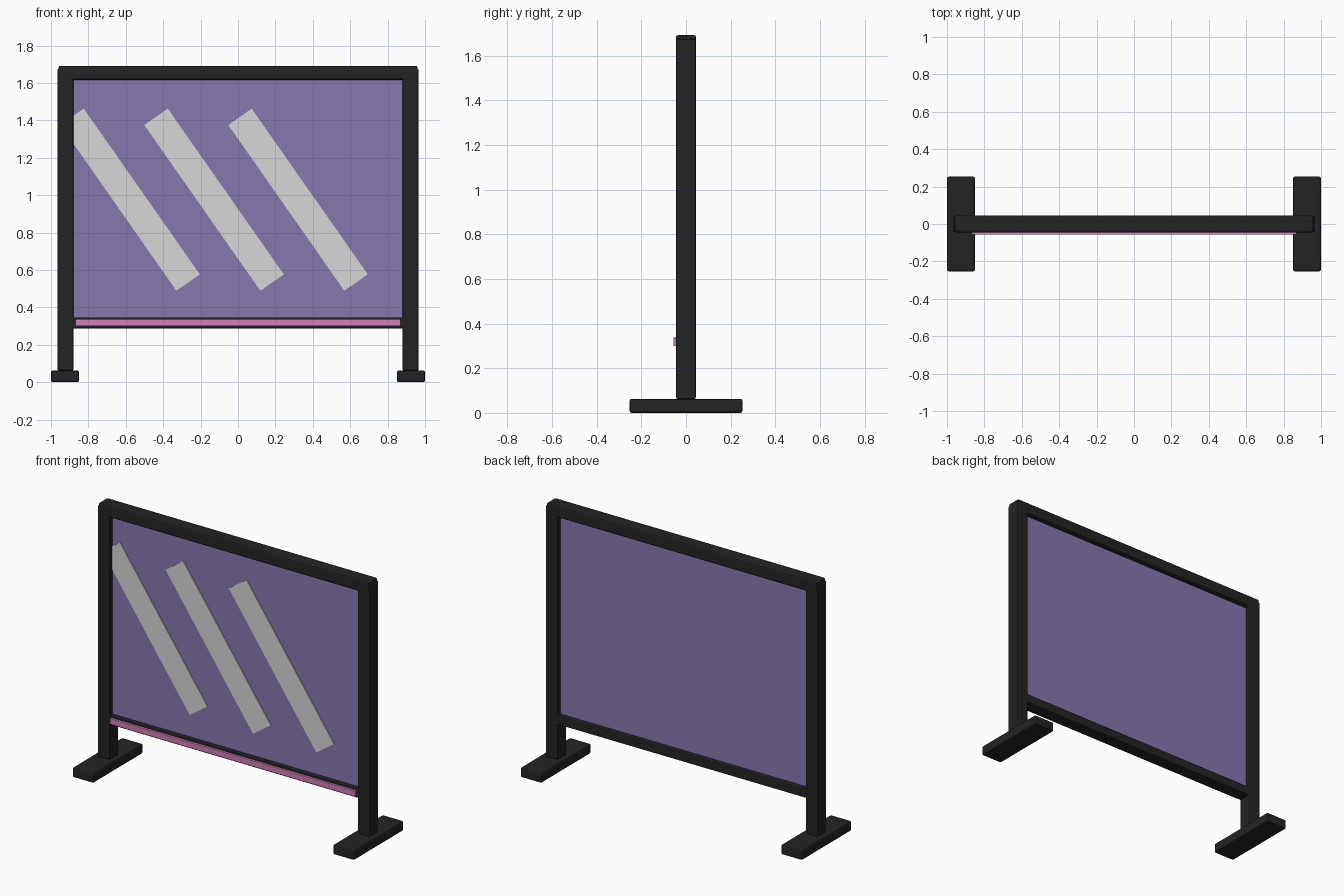
import bpy, math

if "Cube" in bpy.data.objects:
    bpy.data.objects.remove(bpy.data.objects["Cube"])


def material(name, rgb):
    m = bpy.data.materials.new(name)
    m.diffuse_color = (*rgb, 1)
    m.use_nodes = True
    m.node_tree.nodes["Principled BSDF"].inputs["Base Color"].default_value = m.diffuse_color
    return m


BLACK = material("black frame", (0.017, 0.017, 0.017))
PURPLE = material("purple panel", (0.24, 0.185, 0.43))
GREY = material("light grey stripe", (0.68, 0.68, 0.68))
PINK = material("pink strip", (0.65, 0.21, 0.48))


def box(name, lo, hi, mat, bevel=0.0, tilt=0.0):
    """Box between two corners, optionally bevelled and tilted about y."""
    bpy.ops.mesh.primitive_cube_add(
        size=1, location=[(a + b) / 2 for a, b in zip(lo, hi)])
    ob = bpy.context.object
    ob.name = name
    ob.scale = [b - a for a, b in zip(lo, hi)]
    bpy.ops.object.transform_apply(location=False, rotation=False, scale=True)
    ob.rotation_euler.y = tilt
    ob.data.materials.append(mat)
    if bevel:
        mod = ob.modifiers.new("soft edges", 'BEVEL')
        mod.width = bevel
        mod.segments = 2
    return ob


# Posts and feet on both sides
for side, s in (("left", -1), ("right", 1)):
    x0, x1 = sorted((s * 0.88, s * 0.966))
    box(side + "_post", (x0, -0.044, 0.062), (x1, 0.044, 1.675), BLACK, 0.008)
    x0, x1 = sorted((s * 0.85, s * 1.0))
    box(side + "_foot", (x0, -0.253, 0), (x1, 0.253, 0.063), BLACK, 0.01)

# Rails between the posts
box("top_rail", (-0.96, -0.045, 1.617), (0.96, 0.045, 1.692), BLACK, 0.01)
box("bottom_rail", (-0.89, -0.042, 0.288), (0.89, 0.042, 0.347), BLACK, 0.006)

# Panel held in the frame
box("panel", (-0.89, -0.013, 0.335), (0.89, 0.013, 1.63), PURPLE)

# Slanted stripes on the front of the panel
for i in range(3):
    cx = 0.321 - 0.449 * i
    box("stripe_%d" % (i + 1), (cx - 0.0765, -0.019, 0.976 - 0.541),
        (cx + 0.0765, -0.012, 0.976 + 0.541), GREY, tilt=-math.radians(35))

# Thin accent strip on the front of the bottom rail
box("accent_strip", (-0.87, -0.057, 0.3), (0.87, -0.041, 0.337), PINK, 0.002)
